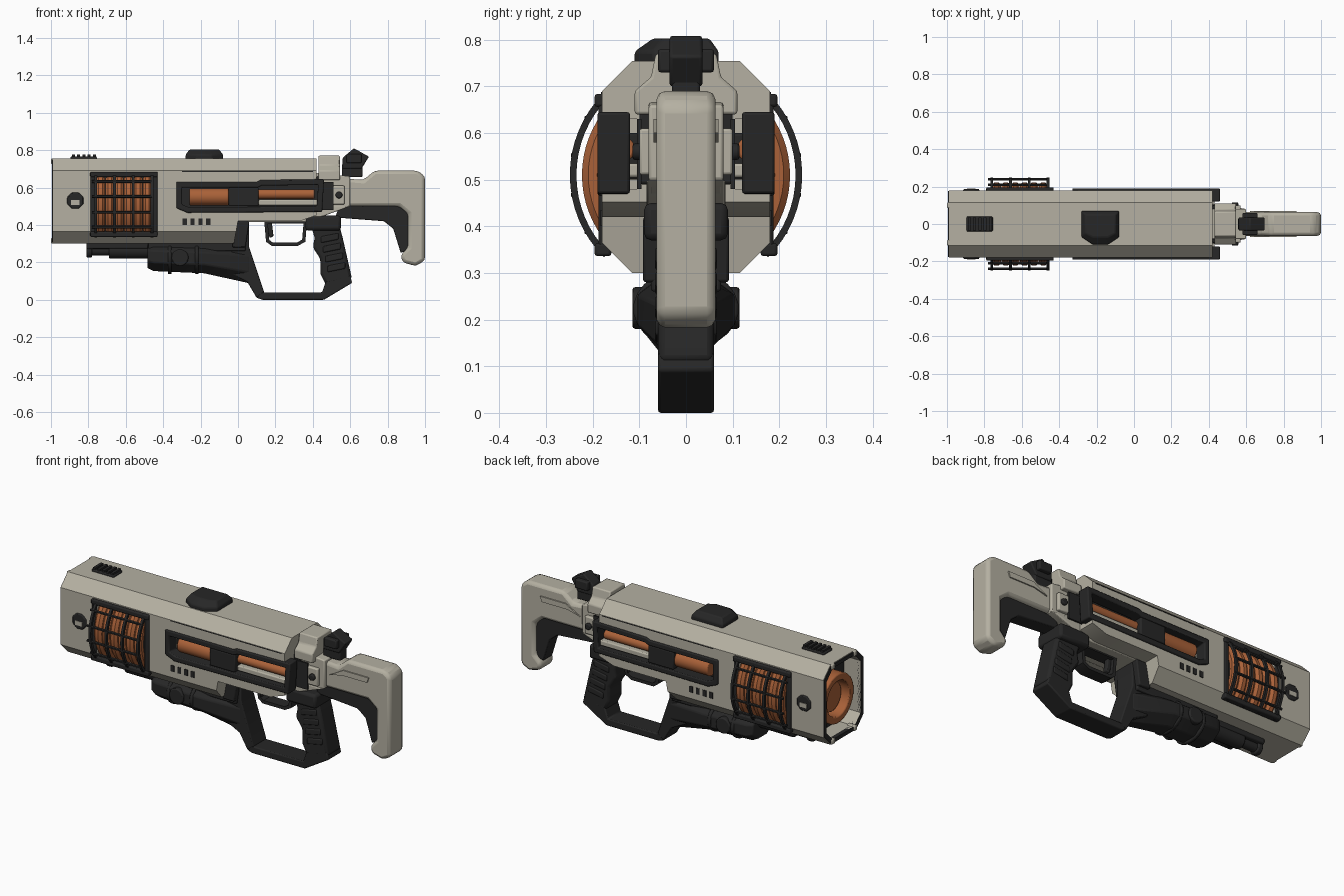
import bpy, bmesh
from math import sin, cos, pi, radians
from mathutils import Vector

default_cube = bpy.data.objects.get("Cube")
if default_cube:
    bpy.data.objects.remove(default_cube, do_unlink=True)


def material(name, red, green, blue):
    made = bpy.data.materials.new(name)
    made.use_nodes = True
    made.diffuse_color = (red, green, blue, 1)
    shader = made.node_tree.nodes["Principled BSDF"]
    shader.inputs["Base Color"].default_value = made.diffuse_color
    return made


GREY = material("warm grey shell", .46, .435, .36)
DARK = material("charcoal polymer", .02, .02, .02)
ORANGE = material("copper orange", .4, .12, .04)

# Shared dimensions of the shell
NOSE, TAIL, SIDE = -.99, .42, .18
FLOOR, TOP, AXIS = .3, .755, .51
COIL, REACH = -.61, .15
SOFT = .006


def skin(name, loops, mat, bevel=SOFT, closed=False):
    """Skin a row of equal-length loops; closed joins the last to the first."""
    bm = bmesh.new()
    rows = [[bm.verts.new(point) for point in loop] for loop in loops]
    pairs = list(zip(rows, rows[1:]))
    if closed:
        pairs.append((rows[-1], rows[0]))
    else:
        bm.faces.new(rows[0])
        bm.faces.new(rows[-1])
    for a, b in pairs:
        for i in range(len(a)):
            bm.faces.new((a[i - 1], a[i], b[i], b[i - 1]))
    bmesh.ops.recalc_face_normals(bm, faces=bm.faces)
    mesh = bpy.data.meshes.new(name)
    bm.to_mesh(mesh)
    bm.free()
    mesh.materials.append(mat)
    part = bpy.data.objects.new(name, mesh)
    bpy.context.collection.objects.link(part)
    if bevel:
        edges = part.modifiers.new("soft edges", "BEVEL")
        edges.width, edges.segments = bevel, 2
    return part


def prism(name, outline, start, end, mat, bevel=SOFT, axis="y", hole=None):
    """Extrude an outline along an axis, with an optional matching hole."""
    def at(loop, t):
        place = {"x": lambda u, v: (t, u, v), "y": lambda u, v: (u, t, v), "z": lambda u, v: (u, v, t)}[axis]
        return [place(u, v) for u, v in loop]
    loops = [at(outline, start), at(outline, end)]
    if hole:
        loops += [at(hole, end), at(hole, start)]
    return skin(name, loops, mat, bevel, closed=bool(hole))


def slab(name, outline, half, mat, bevel=SOFT, hole=None):
    return prism(name, outline, -half, half, mat, bevel, hole=hole)


def flanks(name, outline, inside, outside, mat, bevel=SOFT, hole=None):
    """The same plate on both sides."""
    for side in (1, -1):
        prism(name, outline, side * inside, side * outside, mat, bevel, hole=hole)


def rect(u, v, width, height):
    return [(u + i * width / 2, v + j * height / 2) for i, j in ((-1, -1), (1, -1), (1, 1), (-1, 1))]


def circle(u, v, radius, sides=24, stretch=1):
    angles = [(i + .5) * 2 * pi / sides for i in range(sides)]
    return [(u + stretch * radius * cos(a), v + radius * sin(a)) for a in angles]


def shell_outline(margin=0):
    """Chamfered section of the shell, shrunk by a margin."""
    w, low, high = SIDE - margin, FLOOR + margin, TOP - margin
    c = .065 - margin * .4
    half = [(w - c, low), (w, low + c), (w, high - c), (w - c, high)]
    return half + [(-y, z) for y, z in reversed(half)]


def inset(outline, distance):
    """Offset a counter-clockwise outline inwards."""
    points = [Vector(p) for p in outline]
    result = []
    for i, point in enumerate(points):
        before = (point - points[i - 1]).normalized()
        after = (points[(i + 1) % len(points)] - point).normalized()
        turn = 1 + before.dot(after)
        normal = Vector((-before.y - after.y, before.x + after.x))
        result.append(tuple(point + normal * distance / turn))
    return result


def arc(name, x, radius, width, height, side, span, mat, sides=8):
    """Tube bent around the barrel axis on one side."""
    loops = []
    for step in range(-8, 9):
        angle = radians(span * step / 8)
        loops.append([(x + u * width, side * (radius + v * height) * cos(angle),
                       AXIS + (radius + v * height) * sin(angle)) for u, v in circle(0, 0, 1, sides)])
    return skin(name, loops, mat, bevel=0)


def cut(target, cutter):
    cutter.hide_render = True
    step = target.modifiers.new("cut", "BOOLEAN")
    step.operation, step.object, step.solver = "DIFFERENCE", cutter, "EXACT"
    bpy.context.view_layer.objects.active = target
    bpy.ops.object.modifier_apply(modifier=step.name)
    bpy.data.objects.remove(cutter, do_unlink=True)


# Main shell with its recesses
shell = prism("main_shell", shell_outline(), NOSE, TAIL, GREY, bevel=0, axis="x")
rear_wedge = [(-.04, .2), (.5, .2), (.5, .48), (.33, .42), (0, .42)]
cut(shell, slab("rear_cutter", rear_wedge, SIDE * 2, GREY, bevel=0))
mouth = shell_outline(.025)
cut(shell, prism("muzzle_cutter", mouth, NOSE * 2, -.87, GREY, bevel=0, axis="x"))
coil_bay = rect(COIL, AXIS, REACH * 2, .31)
window_bay = rect(.1, .555, .82, .15)
for side in (1, -1):
    for bay, depth in ((coil_bay, .12), (window_bay, .1)):
        cut(shell, prism("bay_cutter", bay, side * depth, side * .3, DARK, bevel=0))

# Muzzle with glowing core and corner tabs
prism("muzzle_lip", shell_outline(.004), NOSE - .004, NOSE + .02, DARK, bevel=0, axis="x", hole=mouth)
prism("muzzle_back", mouth, -.885, -.87, DARK, bevel=0, axis="x")
prism("muzzle_ring", circle(0, AXIS, .14), -.96, -.88, ORANGE, axis="x", hole=circle(0, AXIS, .1))
prism("muzzle_core", circle(0, AXIS, .085), -.92, -.88, ORANGE, axis="x")
for y in (-.1, .1):
    for z in (FLOOR + .015, TOP - .015):
        prism("muzzle_tab", rect(y, z, .03, .03), -1, -.95, GREY, axis="x")

# Coil windings behind a curved cage
flanks("coil_backing", coil_bay, .115, .125, DARK, bevel=0)
for side in (1, -1):
    for i in range(6):
        arc("coil_winding", COIL + (i - 2.5) * .05, .2, .026, .025, side, 42, ORANGE)
    for i in (-3, -1, 1, 3):
        arc("cage_rib", COIL + i * REACH / 3, .242, .01, .01, side, 45, DARK, sides=4)
    for angle in (-30, -10, 10, 30):
        y, z = .243 * cos(radians(angle)), .243 * sin(radians(angle))
        bar = circle(side * y, AXIS + z, .008, sides=6)
        prism("cage_bar", bar, COIL - REACH - .02, COIL + REACH, DARK, bevel=0, axis="x")
for i in (-1, 1):
    flanks("cage_rail", rect(COIL, AXIS + i * .16, .36, .028), .16, .196, DARK)
    flanks("cage_post", rect(COIL + i * .165, AXIS, .028, .32), .16, .188, DARK)

# Side windows holding two energy cells
window = [(-.33, .49), (-.27, .465), (.45, .47), (.46, .645), (.12, .64), (.1, .63), (-.33, .63)]
flanks("window_frame", window, .12, .19, DARK, hole=inset(window, .03))
flanks("window_backing", window_bay, .095, .105, DARK, bevel=0)
flanks("cell_clamp", rect(.03, .55, .16, .1), .1, .185, DARK)
flanks("cell_tray", rect(.27, .52, .32, .03), .1, .165, GREY)
for y in (-.135, .135):
    prism("large_cell", circle(y, .55, .046), -.26, -.05, ORANGE, axis="x")
    prism("small_cell", circle(y, .565, .026), .1, .41, ORANGE, axis="x")

# Port, vents and small fittings on the flanks
flanks("side_port", circle(-.87, .53, .047, sides=8), .17, .187, DARK)
flanks("port_latch", rect(-.87, .52, .045, .025), SIDE, .19, GREY, bevel=0)
for i in range(4):
    flanks("vent_slot", rect(-.285 + i * .042, .418, .022, .035), SIDE - .01, SIDE + .003, DARK, bevel=0)
flanks("panel_seam", rect(.05, .686, .7, .004), SIDE - .01, SIDE + .002, DARK, bevel=0)
flanks("neck_plate", rect(.53, .56, .08, .1), .07, .1, GREY)
flanks("neck_knob", circle(.54, .56, .018), .09, .115, DARK)

# Sights along the top
prism("front_rail", rect(-.825, 0, .14, .08), TOP - .01, TOP + .012, DARK, axis="z")
for i in range(5):
    prism("rail_tooth", rect(-.88 + i * .028, 0, .016, .072), TOP, TOP + .022, DARK, bevel=0, axis="z")


def sight_outline(shrink, z):
    back, front, nose = .07 - shrink, -.07 + shrink, -.11 + shrink * 2
    half, tip = .1 - shrink, .04
    plan = [(-half, back), (-half, front), (-tip, nose), (tip, nose), (half, front), (half, back)]
    return [(x - .18, y, z) for x, y in plan]


skin("top_sight", [sight_outline(0, TOP - .01), sight_outline(0, TOP + .02), sight_outline(.02, .803)], DARK)
slab("rear_sight", [(.56, .7), (.66, .7), (.7, .765), (.62, .81), (.56, .76)], .035, DARK)
slab("rear_sight_mount", rect(.61, .69, .11, .07), .03, DARK)
slab("rear_sight_wings", rect(.62, .755, .08, .05), .06, DARK)

# Neck joining shell and stock
slab("neck_core", [(.4, .47), (.52, .47), (.6, .5), (.6, .66), (.4, .68)], .08, GREY)
cap = [(.11, .64), (.11, .69), (.075, .72), (.065, .77)]
prism("neck_cap", cap + [(-y, z) for y, z in reversed(cap)], .43, .545, GREY, axis="x")
prism("neck_collar", rect(0, .575, .2, .17), TAIL, TAIL + .035, DARK, axis="x")
slab("neck_foot", [(.03, .415), (.37, .415), (.6, .5), (.03, .5)], .085, GREY)

# Shoulder stock and its brace
butt = [(.91, .46), (.91, .28), (.87, .24), (.88, .2), (.95, .18), (1, .21), (1, .66), (.96, .69)]
slab("stock", [(.55, .5), (.86, .5)] + butt + [(.73, .69), (.67, .64), (.55, .65)], .063, GREY, bevel=.018)
slab("stock_brace", [(.52, .44), (.78, .42), (.83, .38), (.87, .25), (.92, .27), (.92, .51), (.54, .5)], .042, DARK)
flanks("stock_inlay", [(.62, .58), (.7, .6), (.86, .6), (.87, .63), (.71, .63)], .06, .07, GREY, bevel=0)

# Fore grip lofted along the barrel
stations = [(-.485, .235, .095, .07), (-.45, .23, .113, .083), (-.18, .22, .113, .085), (.06, .19, .065, .11)]
skin("fore_grip", [[(x, y, z) for y, z in circle(0, middle, tall, 8, stretch=wide / tall)]
                   for x, middle, wide, tall in stations], DARK)
slab("grip_mount", rect(-.22, .285, .52, .05), .075, DARK)
for x in (-.365, -.22):
    prism("grip_band", circle(0, .223, .087, stretch=1.3), x - .01, x + .01, DARK, axis="x")
slab("grip_pivot", circle(-.31, .225, .045), .115, DARK)

# Tube below the barrel
for start, end, radius in ((-.81, -.78, .036), (-.79, -.68, .026), (-.69, -.47, .042)):
    prism("under_tube", circle(0, .262, radius), start, end, DARK, axis="x")
slab("tube_bracket", rect(-.645, .29, .33, .035), .045, DARK)

# Hand guard and pistol grip
slab("guard_strut", [(-.04, .14), (.05, .095), (.1, .01), (.14, .04), (.06, .28), (.06, .42), (-.03, .42)], .06, DARK)
slab("guard_base", [(.1, .01), (.13, 0), (.46, 0), (.61, .09), (.6, .13), (.47, .1), (.45, .04), (.12, .04)], .06, DARK)
slab("strut_shoulder", [(-.03, .28), (.04, .28), (.06, .42), (0, .42), (-.03, .36)], .092, DARK)
grip_front = [(.38, .43), (.41, .33), (.4, .28), (.44, .22), (.44, .14), (.47, .08)]
slab("pistol_grip", grip_front + [(.61, .11), (.56, .33), (.53, .44)], .06, DARK, bevel=.015)
for i in range(4):
    x, z = .49 + i * .012, .33 - i * .052
    ridge = [(u, v + (u - x) * .2) for u, v in rect(x, z, .095, .034)]
    slab("grip_ridge", ridge, .066, DARK)
slab("grip_shoulder", rect(.455, .41, .19, .08), .09, DARK, bevel=.015)

# Trigger and its guard
guard = [(.15, .31), (.18, .288), (.32, .288), (.36, .31), (.37, .425), (.14, .425)]
slab("trigger_guard", guard, .035, DARK, bevel=0, hole=inset(guard, .018))
slab("trigger", [(.16, .36), (.17, .33), (.19, .34), (.18, .42), (.155, .42)], .015, DARK)

# Smooth shading with sharp edges kept
bpy.ops.object.select_all(action="DESELECT")
for part in bpy.context.collection.objects:
    part.select_set(part.type == "MESH")
bpy.context.view_layer.objects.active = shell
bpy.ops.object.shade_smooth_by_angle(angle=radians(30))
